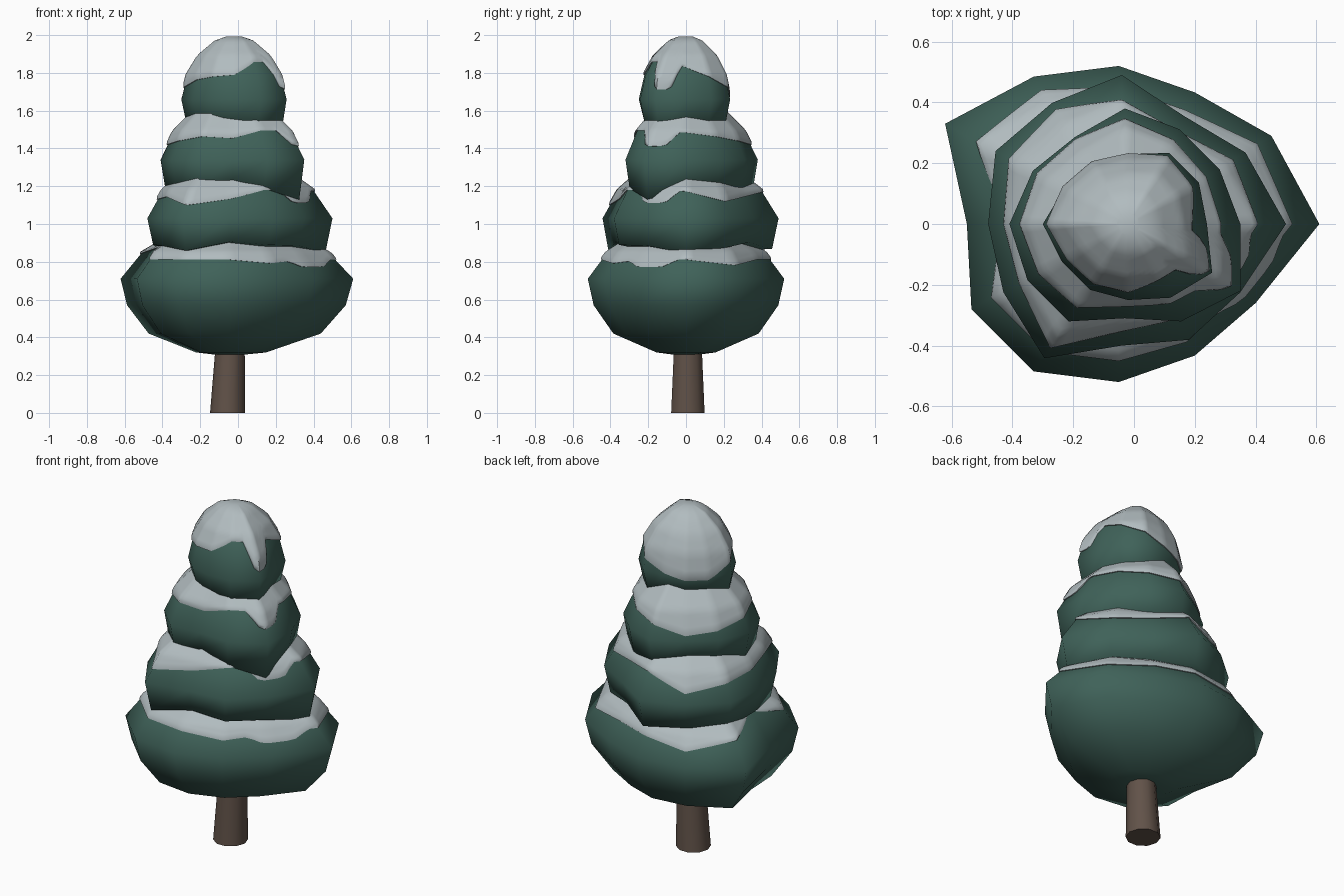
import bpy, bmesh
from math import sin, cos, radians
from mathutils import Vector

if "Cube" in bpy.data.objects:
    bpy.data.objects.remove(bpy.data.objects["Cube"])


def material(name, rgb):
    m = bpy.data.materials.new(name)
    m.use_nodes = True
    color = (*rgb, 1)
    m.diffuse_color = color
    m.node_tree.nodes["Principled BSDF"].inputs["Base Color"].default_value = color
    return m


GREEN = material("pine green", (0.05, 0.122, 0.1))
SNOW = material("snow", (0.44, 0.5, 0.52))
BARK = material("bark", (0.12, 0.085, 0.066))
SIDES = 12
STEP = 360 / SIDES
DRIP_ANGLE = 335

# Tier silhouettes: share of the outline, height from the widest row
BASE = [(.15, -.4), (.3, -.39), (.74, -.29), (.94, -.14), (1, 0), (.8, .14), (.5, .24)]
BODY = [(.5, -.17), (.93, -.15), (1, 0), (.81, .15), (.5, .27)]
CROWN = [(.5, -.17), (.9, -.11), (1, 0), (.88, .13), (.66, .23), (.32, .31), (.1, .33)]


def loft(name, rings, mat, sharp=180):
    """Skin a closed solid through a stack of rings."""
    bm = bmesh.new()
    rows = [[bm.verts.new(p) for p in ring] for ring in rings]
    for low, high in zip(rows, rows[1:]):
        n = len(low)
        for i in range(n):
            j = (i + 1) % n
            bm.faces.new((low[i], low[j], high[j], high[i]))
    bm.faces.new(rows[0][::-1])
    bm.faces.new(rows[-1])
    mesh = bpy.data.meshes.new(name)
    bm.to_mesh(mesh)
    bm.free()
    mesh.materials.append(mat)
    obj = bpy.data.objects.new(name, mesh)
    bpy.context.collection.objects.link(obj)
    bpy.ops.object.select_all(action="DESELECT")
    obj.select_set(True)
    bpy.context.view_layer.objects.active = obj
    bpy.ops.object.shade_smooth_by_angle(angle=radians(sharp))


def lerp(a, b, t):
    return a + (b - a) * t


class Tier:
    """Bulging foliage layer with a drooping rim and a snow cover."""

    def __init__(self, name, x, z, profile, radii, droop, snow, tilt, bumps):
        self.name = name
        self.centre = Vector((x, 0, 0))
        self.profile = [(f, z + h) for f, h in profile]
        self.radii = [r / 100 for r in radii]
        mean = sum(self.radii) / SIDES
        # longer corners hang lower
        self.sag = [droop * (r / mean - 1) for r in self.radii]
        # snow line slopes down to the back left, with local rises and dips
        self.snow = [snow + tilt * cos(radians(i * STEP + 45)) + bumps.get(i, 0) / 100
                     for i in range(SIDES)]
        self.drip = snow - .04

    def corner(self, i):
        a = radians(STEP * i)
        return Vector((cos(a), sin(a), 0)) * self.radii[i]

    def column(self, i):
        # the second row is the hanging rim
        col = list(self.profile)
        col[1] = (col[1][0], col[1][1] - self.sag[i])
        return col

    def foliage(self):
        columns = [self.column(i) for i in range(SIDES)]
        rings = [[self.centre + self.corner(i) * columns[i][k][0] + Vector((0, 0, columns[i][k][1]))
                  for i in range(SIDES)] for k in range(len(self.profile))]
        loft(self.name + "_foliage", rings, GREEN)

    def width(self, i, z):
        col = self.column(i)
        for (f0, z0), (f1, z1) in zip(col[1:], col[2:]):
            if z0 <= z <= z1:
                return lerp(f0, f1, (z - z0) / (z1 - z0))
        return col[-1][0]

    def snow_edge(self, i, t):
        # angular lower edge with one rounded drip
        edge = lerp(self.snow[i], self.snow[(i + 1) % SIDES], t)
        away = abs((i + t) * STEP - DRIP_ANGLE) / 17
        if away < 1:
            edge = min(edge, lerp(edge, self.drip, 1 - away ** 4))
        return edge

    def snow_cover(self, split=6, steps=12, thick=0.011):
        rings = [[] for _ in range(steps + 2)]
        top = self.profile[-1][1]
        for i in range(SIDES):
            j = (i + 1) % SIDES
            for s in range(split):
                t = s / split
                flat = lerp(self.corner(i), self.corner(j), t)
                out = flat.normalized()
                edge = self.snow_edge(i, t)
                for k in range(steps + 1):
                    z = lerp(edge, top, k / steps)
                    f = lerp(self.width(i, z), self.width(j, z), t)
                    p = self.centre + flat * f + Vector((0, 0, z))
                    if k == 0:
                        rings[0].append(p - out * 0.02)
                    lift = thick * min(1, 0.5 + k / 2)
                    rings[k + 1].append(p + out * lift + Vector((0, 0, lift / 3)))
        loft(self.name + "_snow", rings, SNOW, 60)


# Four tiers from the ground up
TIERS = [
    Tier("bottom", -.05, .71, BASE, (66, 58, 50, 52, 56, 66, 50, 56, 56, 52, 50, 52),
         0, .81, 0, {1: -3, 4: -3, 5: 3, 6: 7, 10: -2}),
    Tier("lower", -.04, 1.03, BODY, (54, 47, 41, 49, 46, 48, 44, 45, 51, 40, 44, 45),
         .2, 1.15, .03, {1: -4, 3: 4, 4: -4, 8: -6, 9: -4}),
    Tier("middle", -.03, 1.34, BODY, (38, 36, 36, 38, 33, 35, 38, 37, 37, 31, 37, 44),
         .3, 1.45, .045, {4: -4, 5: -2, 9: -3}),
    Tier("upper", -.02, 1.66, CROWN, (26, 27, 27, 23, 23, 24, 28, 25, 25, 25, 28, 32),
         .3, 1.75, .11, {6: 5, 7: 4, 9: -4}),
]

for tier in TIERS:
    tier.foliage()
    tier.snow_cover()

# Tapered trunk, leaning slightly
trunk_rings = []
for x, radius, z in ((-.055, .093, 0), (-.04, .075, .4)):
    trunk_rings.append([(x + radius * cos(radians(a)), .01 + radius * sin(radians(a)), z)
                        for a in range(0, 360, 36)])
loft("trunk", trunk_rings, BARK, 40)
